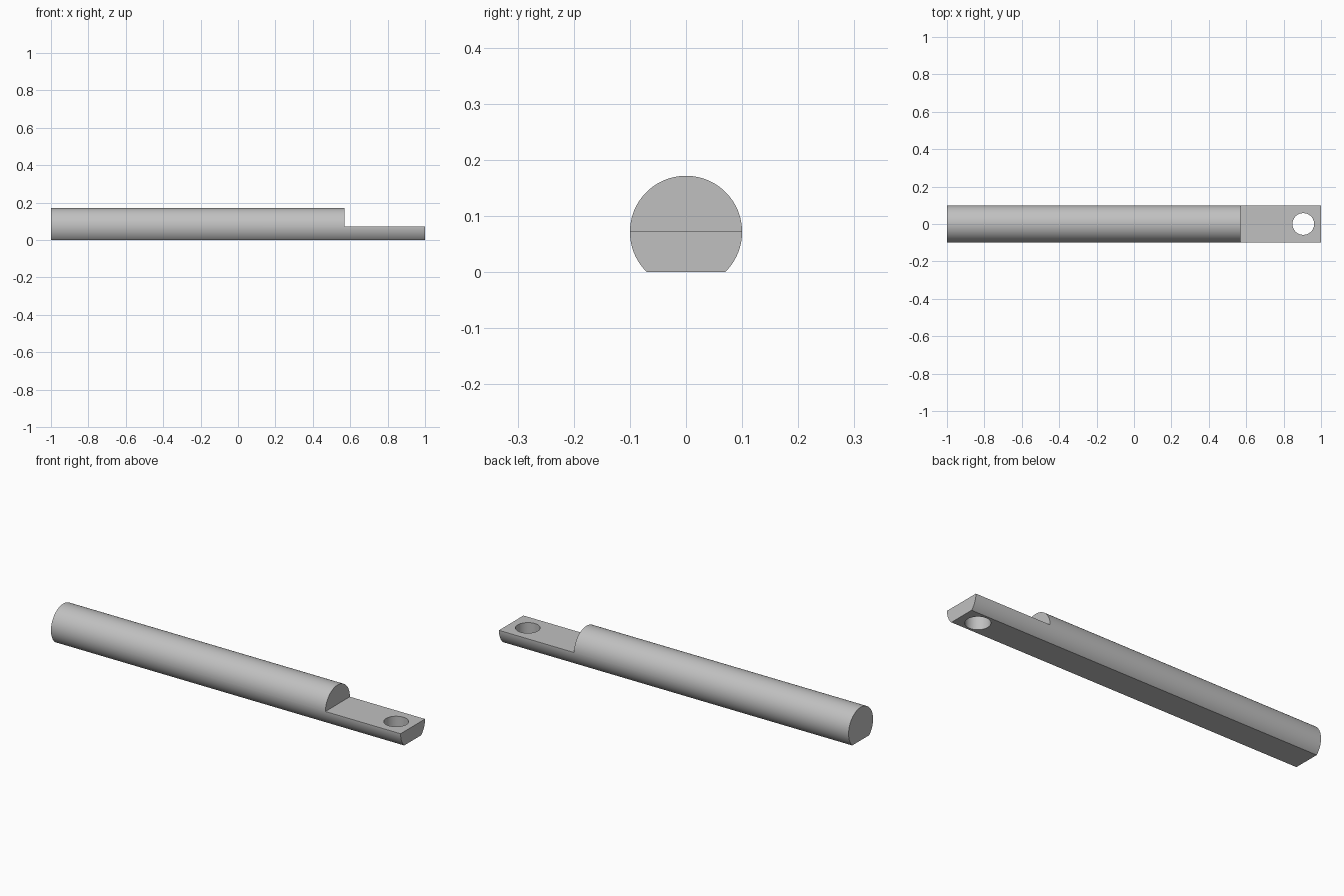
import bpy
import math

cube = bpy.data.objects.get("Cube")
if cube:
    bpy.data.objects.remove(cube, do_unlink=True)

RADIUS = 0.1
AXIS_Z = 0.0714      # rod axis height above the flat underside
STEP_X = 0.57        # where the half-round tab begins
HOLE_X, HOLE_R = 0.905, 0.058

metal = bpy.data.materials.new("plain_grey")
grey = (0.53, 0.53, 0.53, 1.0)
metal.diffuse_color = grey
metal.use_nodes = True
metal.node_tree.nodes["Principled BSDF"].inputs["Base Color"].default_value = grey


def cylinder(name, radius, depth, location, rotation=(0, 0, 0)):
    bpy.ops.mesh.primitive_cylinder_add(vertices=96, radius=radius, depth=depth,
                                        location=location, rotation=rotation)
    obj = bpy.context.object
    obj.name = name
    obj.data.materials.append(metal)
    return obj


def box(name, low, high):
    centre = [(a + b) / 2 for a, b in zip(low, high)]
    bpy.ops.mesh.primitive_cube_add(size=1, location=centre)
    obj = bpy.context.object
    obj.name = name
    obj.scale = [b - a for a, b in zip(low, high)]
    obj.data.materials.append(metal)
    return obj


def cut(target, cutter):
    cutter.hide_render = True
    bpy.context.view_layer.objects.active = target
    mod = target.modifiers.new(cutter.name, 'BOOLEAN')
    mod.operation = 'DIFFERENCE'
    mod.solver = 'EXACT'
    mod.object = cutter
    bpy.ops.object.modifier_apply(modifier=mod.name)
    bpy.data.objects.remove(cutter, do_unlink=True)


# Round rod along x
rod = cylinder("rod", RADIUS, 2, (0, 0, AXIS_Z), (0, math.pi / 2, 0))
bpy.ops.object.transform_apply(location=True, rotation=True, scale=True)

# Flat underside, stepped tab and pin hole
cut(rod, box("underside_cutter", (-1.2, -0.3, -0.3), (1.2, 0.3, 0)))
cut(rod, box("step_cutter", (STEP_X, -0.3, AXIS_Z + 0.0005), (1.2, 0.3, 0.4)))
cut(rod, cylinder("hole_cutter", HOLE_R, 0.6, (HOLE_X, 0, 0)))

# Smooth round walls with crisp machined edges
bpy.ops.object.select_all(action='DESELECT')
rod.select_set(True)
bpy.context.view_layer.objects.active = rod
bpy.ops.object.shade_smooth_by_angle(angle=math.radians(30))
